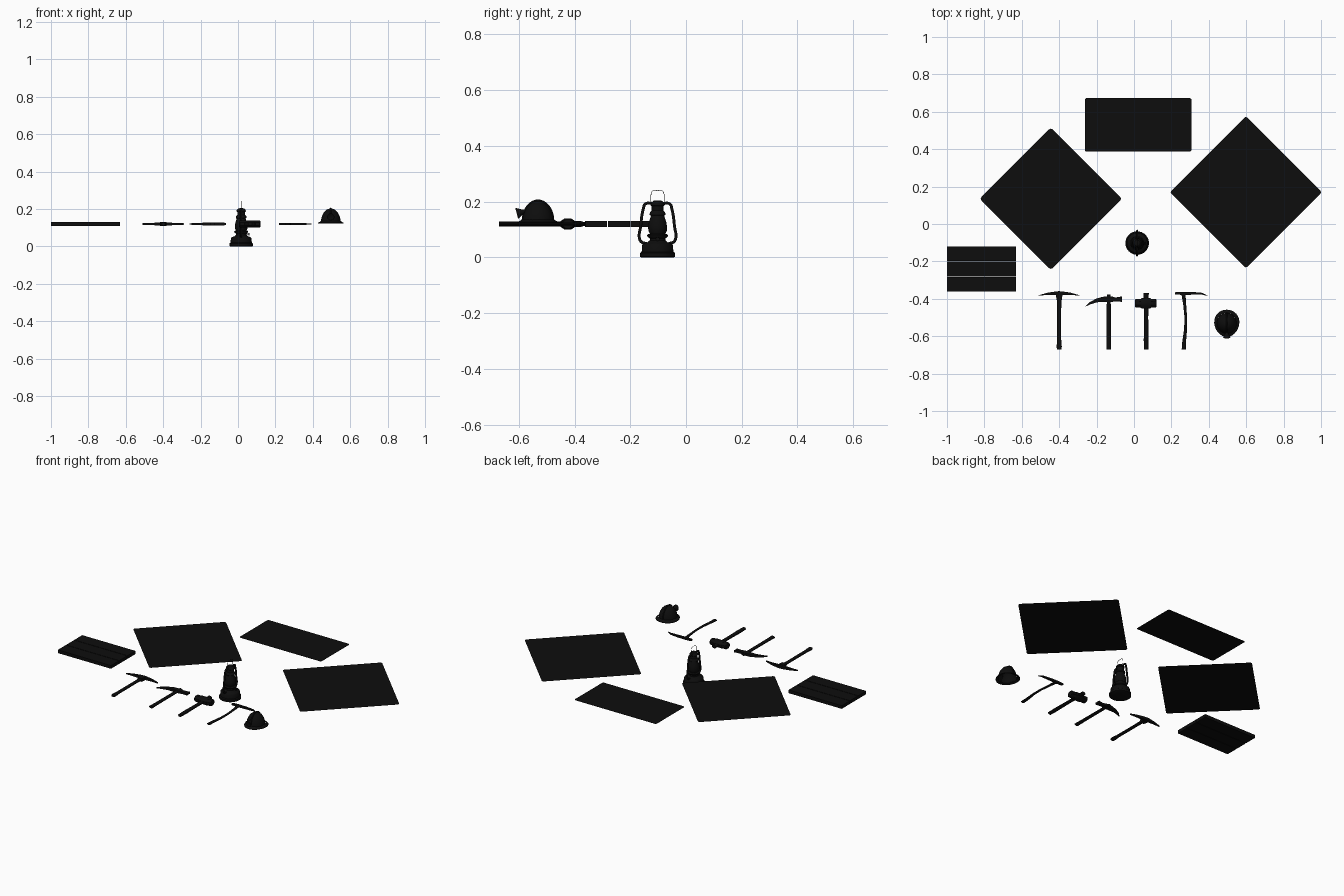
import bpy, bmesh, math
from mathutils import Vector

if "Cube" in bpy.data.objects:
    bpy.data.objects.remove(bpy.data.objects["Cube"])

mat = bpy.data.materials.new("black")
mat.diffuse_color = (0.004, 0.004, 0.004, 1)
mat.use_nodes = True
mat.node_tree.nodes["Principled BSDF"].inputs["Base Color"].default_value = mat.diffuse_color
Z = 0.12


def finish(name, bm, smooth=True):
    bmesh.ops.recalc_face_normals(bm, faces=bm.faces)
    me = bpy.data.meshes.new(name)
    bm.to_mesh(me)
    bm.free()
    ob = bpy.data.objects.new(name, me)
    bpy.context.collection.objects.link(ob)
    me.materials.append(mat)
    if smooth:
        bpy.ops.object.select_all(action='DESELECT')
        bpy.context.view_layer.objects.active = ob
        ob.select_set(True)
        bpy.ops.object.shade_smooth_by_angle(angle=math.radians(35))
    return ob


def skin(bm, rings, caps=True):
    n = len(rings[0])
    for a, b in zip(rings, rings[1:]):
        for i in range(n):
            bm.faces.new((a[i], a[(i + 1) % n], b[(i + 1) % n], b[i]))
    if caps:
        bm.faces.new(rings[0])
        bm.faces.new(rings[-1])


def loft(name, path, n=10):
    """Bar lying flat: path of (x, y, half width, half height)."""
    bm = bmesh.new()
    rings = []
    k = math.sqrt(2) if n == 4 else 1 / math.cos(math.pi / n)
    for i, (x, y, w, h) in enumerate(path):
        a, b = path[max(i - 1, 0)], path[min(i + 1, len(path) - 1)]
        t = Vector((b[0] - a[0], b[1] - a[1])).normalized()
        ring = []
        for j in range(n):
            u = 2 * math.pi * (j + 0.5) / n
            c, s = k * w * math.cos(u), k * h * math.sin(u)
            ring.append(bm.verts.new((x - t.y * c, y + t.x * c, Z + s)))
        rings.append(ring)
    skin(bm, rings)
    return finish(name, bm)


def lathe(name, profile, cx, cy, n=32):
    bm = bmesh.new()
    skin(bm, [[bm.verts.new((cx + r * math.cos(2 * math.pi * j / n),
                             cy + r * math.sin(2 * math.pi * j / n), z))
               for j in range(n)] for r, z in profile])
    return finish(name, bm)


def tube(name, pts, r, smooth_path=True):
    cu = bpy.data.curves.new(name, 'CURVE')
    cu.dimensions = '3D'
    cu.bevel_depth = r
    cu.bevel_resolution = 3
    cu.resolution_u = 6
    cu.use_fill_caps = True
    sp = cu.splines.new('BEZIER')
    sp.bezier_points.add(len(pts) - 1)
    for p, co in zip(sp.bezier_points, pts):
        p.co = co
        p.handle_left_type = p.handle_right_type = 'AUTO'
    cu.materials.append(mat)
    ob = bpy.data.objects.new(name, cu)
    bpy.context.collection.objects.link(ob)


def sheet(name, cx, cy, w, d, rot, thick=0.0, rad=0.012):
    """Flat sign with rounded corners."""
    bm = bmesh.new()
    vs = []
    for q, (sx, sy) in enumerate(((1, 1), (-1, 1), (-1, -1), (1, -1))):
        for k in range(5):
            a = (q + k / 4) * math.pi / 2
            x = sx * (w / 2 - rad) + rad * math.cos(a)
            y = sy * (d / 2 - rad) + rad * math.sin(a)
            c, s = math.cos(rot), math.sin(rot)
            vs.append(bm.verts.new((cx + x * c - y * s, cy + x * s + y * c, Z - thick / 2)))
    f = bm.faces.new(vs)
    if thick:
        g = bmesh.ops.extrude_face_region(bm, geom=[f])["geom"]
        bmesh.ops.translate(bm, vec=(0, 0, thick), verts=[v for v in g if isinstance(v, bmesh.types.BMVert)])
        if not f.is_valid or len([q for q in bm.faces if len(q.verts) > 4]) < 2:
            bm.faces.new(vs)
    finish(name, bm, False)


# Warning signs
sheet("left_diamond_sign", -0.445, 0.135, 0.537, 0.537, math.pi / 4)
sheet("right_diamond_sign", 0.598, 0.17, 0.575, 0.575, math.pi / 4)
sheet("rectangular_sign", 0.022, 0.53, 0.57, 0.286, 0, 0.0015, 0.01)

# Planks
for i in range(3):
    y = -0.159 - 0.0818 * i
    loft(f"plank_{i + 1}", [(-1, y, 0.0394, 0.01), (-0.63, y, 0.0394, 0.01)], 4)

# Double-pointed pickaxe
loft("pickaxe_handle", [(-0.4, -0.671, .012, .008), (-0.4, -0.655, .014, .009), (-0.4, -0.62, .011, .007),
                        (-0.4, -0.45, .011, .007), (-0.4, -0.37, .013, .008)])
loft("pickaxe_head", [(-0.51, -0.382, .001, .004), (-0.46, -0.373, .006, .006), (-0.42, -0.370, .009, .008),
                      (-0.4, -0.369, .010, .008), (-0.38, -0.370, .009, .008), (-0.34, -0.373, .006, .006),
                      (-0.29, -0.382, .001, .004)], 4)
loft("pickaxe_collar", [(-0.4, -0.405, .014, .01), (-0.4, -0.375, .018, .01)], 4)

# Pick with one curved point and one blunt end
loft("mattock_handle", [(-0.135, -0.671, .013, .008), (-0.135, -0.62, .012, .007),
                        (-0.135, -0.45, .011, .007), (-0.135, -0.378, .010, .007)])
loft("mattock_head", [(-0.259, -0.440, .001, .003), (-0.235, -0.424, .006, .005), (-0.2, -0.409, .010, .006),
                      (-0.165, -0.403, .014, .008), (-0.12, -0.402, .015, .008), (-0.1, -0.403, .010, .007),
                      (-0.075, -0.402, .013, .007), (-0.064, -0.402, .016, .006)], 4)

# Sledgehammer
loft("hammer_handle", [(0.065, -0.671, .012, .008), (0.065, -0.62, .013, .009),
                       (0.065, -0.5, .011, .008), (0.065, -0.37, .014, .009)])
loft("hammer_head", [(0.005, -0.424, .018, .016), (0.01, -0.424, .023, .019), (0.035, -0.424, .023, .019),
                     (0.042, -0.424, .029, .02), (0.086, -0.424, .029, .02), (0.093, -0.424, .023, .019),
                     (0.115, -0.424, .023, .019), (0.12, -0.424, .018, .016)], 8)

# Slim pick with curved handle
loft("slim_pick_handle", [(0.266, -0.671, .011, .006), (0.268, -0.63, .010, .005), (0.276, -0.56, .008, .005),
                          (0.277, -0.5, .007, .005), (0.271, -0.43, .008, .005), (0.264, -0.37, .011, .006)])
loft("slim_pick_head", [(0.22, -0.371, .006, .005), (0.26, -0.371, .008, .006), (0.32, -0.371, .007, .005),
                        (0.365, -0.373, .005, .004), (0.392, -0.383, .001, .002)], 4)

# Helmet dome and brim
HX, HY = 0.496, -0.531
bm = bmesh.new()
n = 32
rings = []
for k in range(9):
    a = k / 9 * math.pi / 2
    rings.append([bm.verts.new((HX + .053 * math.cos(a) * math.cos(2 * math.pi * j / n),
                                HY + .055 * math.cos(a) * math.sin(2 * math.pi * j / n),
                                .128 + .075 * math.sin(a))) for j in range(n)])
skin(bm, rings, False)
bm.faces.new(rings[-1])
finish("helmet_dome", bm)
bm = bmesh.new()
rings = []
for s, z in ((0.78, .132), (1.0, .124), (1.0, .127), (0.76, .137)):
    ring = []
    for j in range(n):
        u = 2 * math.pi * j / n
        narrow = 1 + 0.09 * math.sin(u)
        ring.append(bm.verts.new((HX + .067 * s * math.cos(u) * narrow, HY + .073 * s * math.sin(u), z)))
    rings.append(ring)
skin(bm, rings + rings[:1], False)
finish("helmet_brim", bm)
# Helmet ridge and lamp
tube("helmet_ridge", [(HX, HY + .055 * math.cos(a), .129 + .075 * math.sin(a))
                      for a in [math.radians(15 * i) for i in range(13)]], .004)
lamp = lathe("helmet_lamp", [(.006, -.014), (.008, -.004), (.019, .016), (.019, .019), (.016, .017)], 0, 0, 20)
lamp.location = (HX, HY - .058, .163)
lamp.rotation_euler = (math.radians(105), 0, 0)

# Lantern body
LX, LY = 0.017, -0.102
lathe("lantern_tank", [(.058, 0), (.063, .003), (.063, .016), (.057, .020), (.055, .044), (.050, .050),
                       (.035, .055), (.030, .060)], LX, LY)
lathe("lantern_burner", [(.028, .056), (.028, .068), (.036, .074), (.038, .080), (.031, .085)], LX, LY)
lathe("lantern_globe", [(.027, .083), (.033, .095), (.034, .110), (.031, .128), (.025, .145), (.023, .152)], LX, LY)
lathe("lantern_chimney", [(.026, .150), (.029, .153), (.027, .162), (.021, .168), (.021, .184), (.025, .187),
                          (.024, .194), (.016, .203), (.006, .205)], LX, LY)
# Lantern side frame and carrying wire
for s, side in ((-1, "front"), (1, "back")):
    tube(f"lantern_frame_{side}", [(LX, LY + s * y, z) for y, z in
         ((.040, .050), (.057, .055), (.065, .068), (.061, .110), (.051, .175), (.044, .192), (.018, .194))], .0055)
tube("lantern_wire", [(LX, LY + y, z) for y, z in
     ((-.023, .190), (-.023, .228), (-.017, .239), (0, .240), (.017, .239), (.023, .228), (.023, .190))], .001)
# Wick knob
loft_knob = lathe("lantern_wick_knob", [(.003, 0), (.003, .014), (.007, .014), (.007, .018)], 0, 0, 12)
loft_knob.location = (LX + .026, LY, .066)
loft_knob.rotation_euler = (0, math.pi / 2, 0)
